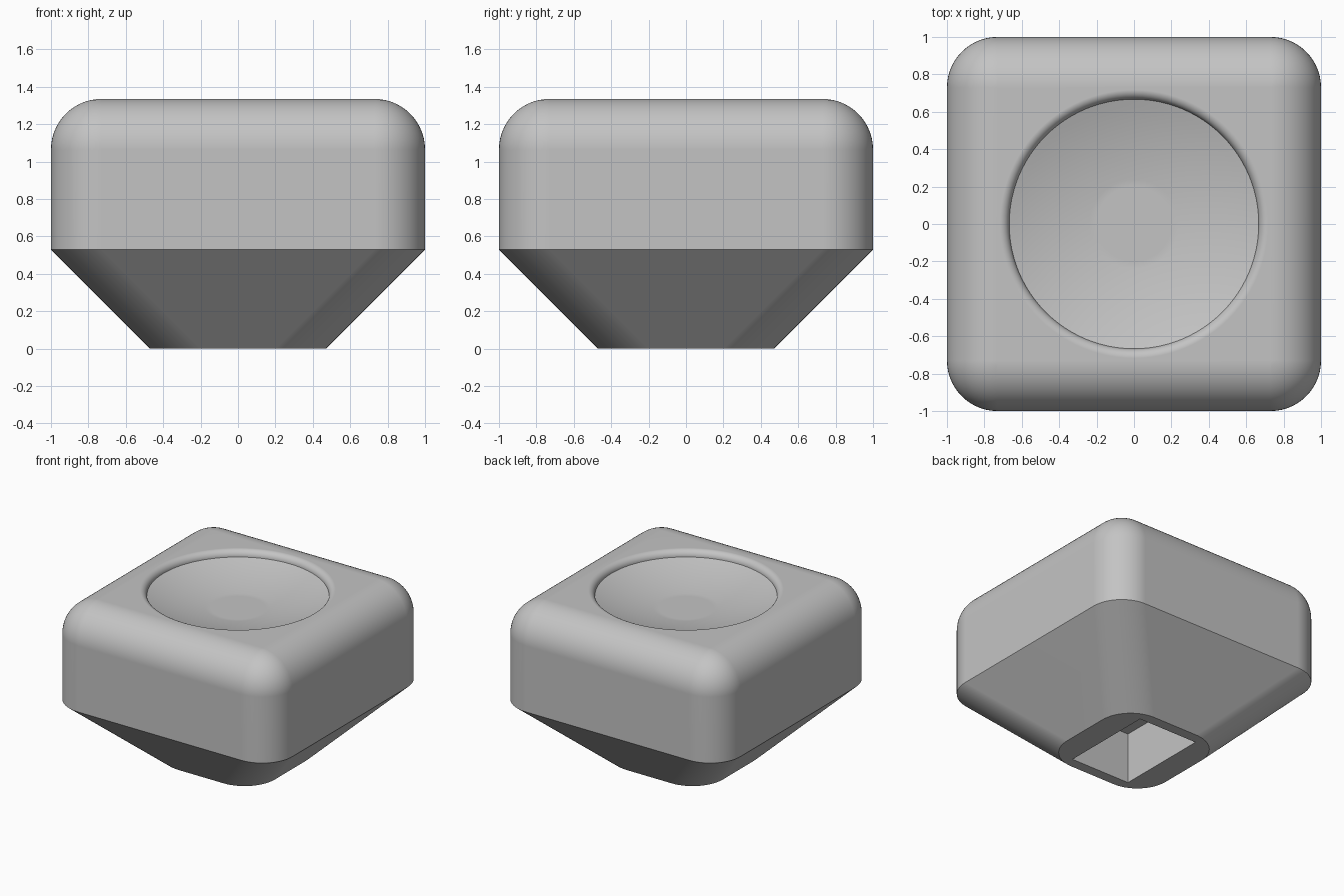
import bpy, bmesh, math

if "Cube" in bpy.data.objects:
    bpy.data.objects.remove(bpy.data.objects["Cube"], do_unlink=True)

grey = bpy.data.materials.new("plain_grey")
grey.use_nodes = True
COLOR = (0.55, 0.55, 0.55, 1)
grey.diffuse_color = COLOR
grey.node_tree.nodes["Principled BSDF"].inputs["Base Color"].default_value = COLOR

TOP, EDGE, R = 1.335, 0.53, 0.27


def rounded_square(inner, radius, z, steps=14):
    """Outline of a square grown outward by a radius."""
    pts = []
    for corner in range(4):
        mid = math.pi / 4 + corner * math.pi / 2
        cx = inner * math.copysign(1, math.cos(mid))
        cy = inner * math.copysign(1, math.sin(mid))
        for i in range(steps + 1):
            a = corner * math.pi / 2 + i / steps * math.pi / 2
            pts.append((cx + radius * math.cos(a), cy + radius * math.sin(a), z))
    return pts


def circle(radius, z, steps=96):
    turn = 2 * math.pi / steps
    return [(radius * math.cos(i * turn), radius * math.sin(i * turn), z) for i in range(steps)]


def loft(name, rings):
    """Solid skinned through a stack of rings, lowest first."""
    bm = bmesh.new()
    loops = [[bm.verts.new(p) for p in ring] for ring in rings]
    for low, high in zip(loops, loops[1:]):
        for i in range(len(low)):
            j = (i + 1) % len(low)
            bm.faces.new((low[i], low[j], high[j], high[i]))
    bm.faces.new(loops[0][::-1])
    bm.faces.new(loops[-1])
    bmesh.ops.remove_doubles(bm, verts=bm.verts, dist=1e-5)
    bmesh.ops.recalc_face_normals(bm, faces=bm.faces)
    mesh = bpy.data.meshes.new(name)
    bm.to_mesh(mesh)
    bm.free()
    mesh.materials.append(grey)
    obj = bpy.data.objects.new(name, mesh)
    bpy.context.collection.objects.link(obj)
    return obj


def cut(target, cutter):
    cutter.hide_render = True
    mod = target.modifiers.new("cut", 'BOOLEAN')
    mod.operation = 'DIFFERENCE'
    mod.solver = 'EXACT'
    mod.object = cutter
    bpy.context.view_layer.objects.active = target
    bpy.ops.object.modifier_apply(modifier=mod.name)
    bpy.data.objects.remove(cutter, do_unlink=True)


# Body: tapered underside, straight wall, rounded shoulder
rings = [rounded_square(0.2, R, 0), rounded_square(1 - R, R, EDGE)]
for i in range(15):
    t = i / 14 * math.pi / 2
    rings.append(rounded_square(1 - R, R * math.cos(t), TOP - R + R * math.sin(t)))
body = loft("button_body", rings)

# Round dish in the top: shallow bowl with a rolled lip
RIM, LIP, FLOOR, FLAT = 0.667, 0.05, 1.175, 0.2
rim_z = TOP - LIP
sag = rim_z - FLOOR
bowl_r = (RIM ** 2 + sag ** 2) / (2 * sag)
rings = []
for i in range(13):
    r = FLAT + (RIM - FLAT) * i / 12
    rings.append(circle(r, FLOOR + bowl_r - math.sqrt(bowl_r ** 2 - r ** 2)))
for i in range(1, 9):
    t = i / 8 * math.pi / 2
    rings.append(circle(RIM + LIP * (1 - math.cos(t)), rim_z + LIP * math.sin(t)))
rings.append(circle(RIM + LIP, TOP + 0.2))
cut(body, loft("dish_cutter", rings))

# Rectangular socket in the underside
HX, HY, DEPTH = 0.265, 0.385, 0.41
socket = [[(-HX, -HY, z), (HX, -HY, z), (HX, HY, z), (-HX, HY, z)] for z in (-0.2, DEPTH)]
cut(body, loft("socket_cutter", socket))

# Smooth shading with crisp edges
bpy.ops.object.select_all(action='DESELECT')
body.select_set(True)
bpy.context.view_layer.objects.active = body
bpy.ops.object.shade_smooth_by_angle(angle=math.radians(30))
weighted = body.modifiers.new("even_shading", 'WEIGHTED_NORMAL')
weighted.keep_sharp = True
